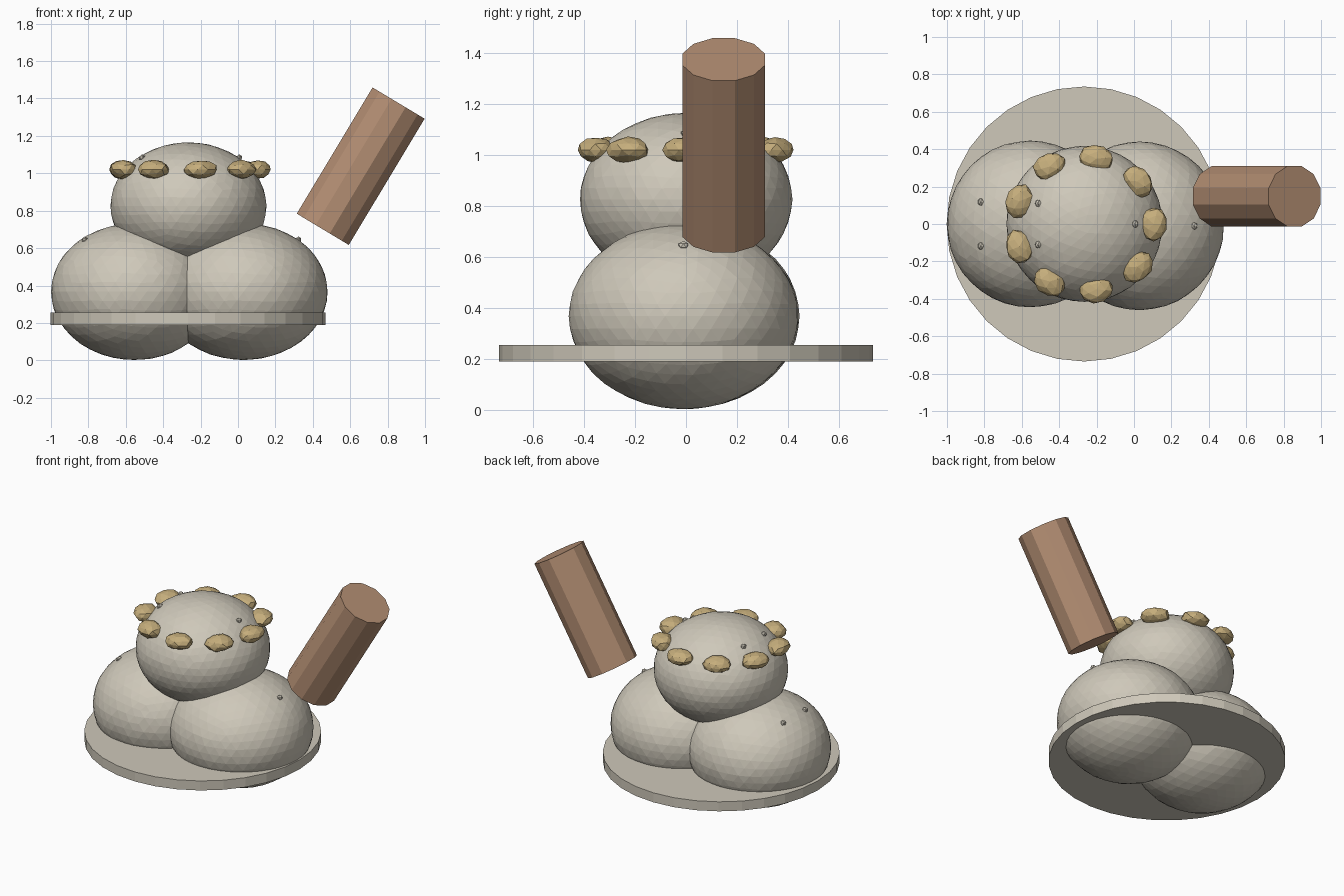
import bpy, math, random
from mathutils import Vector, Matrix

random.seed(4)
cube = bpy.data.objects.get("Cube")
if cube:
    bpy.data.objects.remove(cube, do_unlink=True)


def material(name, rgb):
    m = bpy.data.materials.new(name)
    m.use_nodes = True
    m.diffuse_color = (*rgb, 1)
    m.node_tree.nodes["Principled BSDF"].inputs["Base Color"].default_value = (*rgb, 1)
    return m


CREAM = material("pale cream", (0.62, 0.58, 0.49))
TAN = material("nut tan", (0.56, 0.42, 0.20))
BROWN = material("wafer brown", (0.45, 0.27, 0.17))


def finish(name, mat):
    ob = bpy.context.object
    ob.name = name
    ob.data.materials.append(mat)
    return ob


def ball(name, centre, size, mat, detail, turn=0, noise=0):
    bpy.ops.mesh.primitive_ico_sphere_add(subdivisions=detail, radius=1, location=centre)
    ob = finish(name, mat)
    ob.scale = size
    ob.rotation_euler.z = turn
    for v in ob.data.vertices:
        v.co *= 1 + random.uniform(-noise, noise)
    return ob


# Three slightly flattened scoops, each with small crystals on its surface
SCOOPS = {
    "right_scoop": ((-0.555, 0, 0.367), (0.445, 0.445, 0.365)),
    "left_scoop": ((0.03, -0.01, 0.367), (0.45, 0.45, 0.365)),
    "top_scoop": ((-0.265, 0, 0.825), (0.417, 0.417, 0.34)),
}
for name, (centre, size) in SCOOPS.items():
    ball(name, centre, size, CREAM, 4, noise=0.003)
    for i, degrees in enumerate((0, 156, 204)):
        a = math.radians(degrees)
        d = Vector((0.65 * math.cos(a), 0.65 * math.sin(a), 0.76))
        spot = Vector(centre) + Vector(s * c for s, c in zip(size, d))
        ball(f"{name}_crystal_{i + 1}", spot, (0.018, 0.022, 0.018), CREAM, 1)

# Flat round plate
bpy.ops.mesh.primitive_cylinder_add(vertices=32, radius=0.735, depth=0.065,
                                    location=(-0.267, 0, 0.222))
finish("plate", CREAM)

# Ring of nuts round the top scoop
for i in range(9):
    a = math.tau * i / 9
    spot = (-0.265 + 0.37 * math.cos(a), 0.355 * math.sin(a), 1.02)
    ball(f"nut_{i + 1}", spot, (0.073, 0.092, 0.05), TAN, 2, a, 0.07)

# Leaning wafer roll
bpy.ops.mesh.primitive_cylinder_add(vertices=12, radius=0.168, depth=0.787)
wafer = finish("wafer_roll", BROWN)
wafer.data.transform(Matrix.Rotation(math.radians(15), 4, "Z"))
wafer.rotation_euler.y = math.radians(31)
wafer.location = (0.656, 0.148, 1.038)
